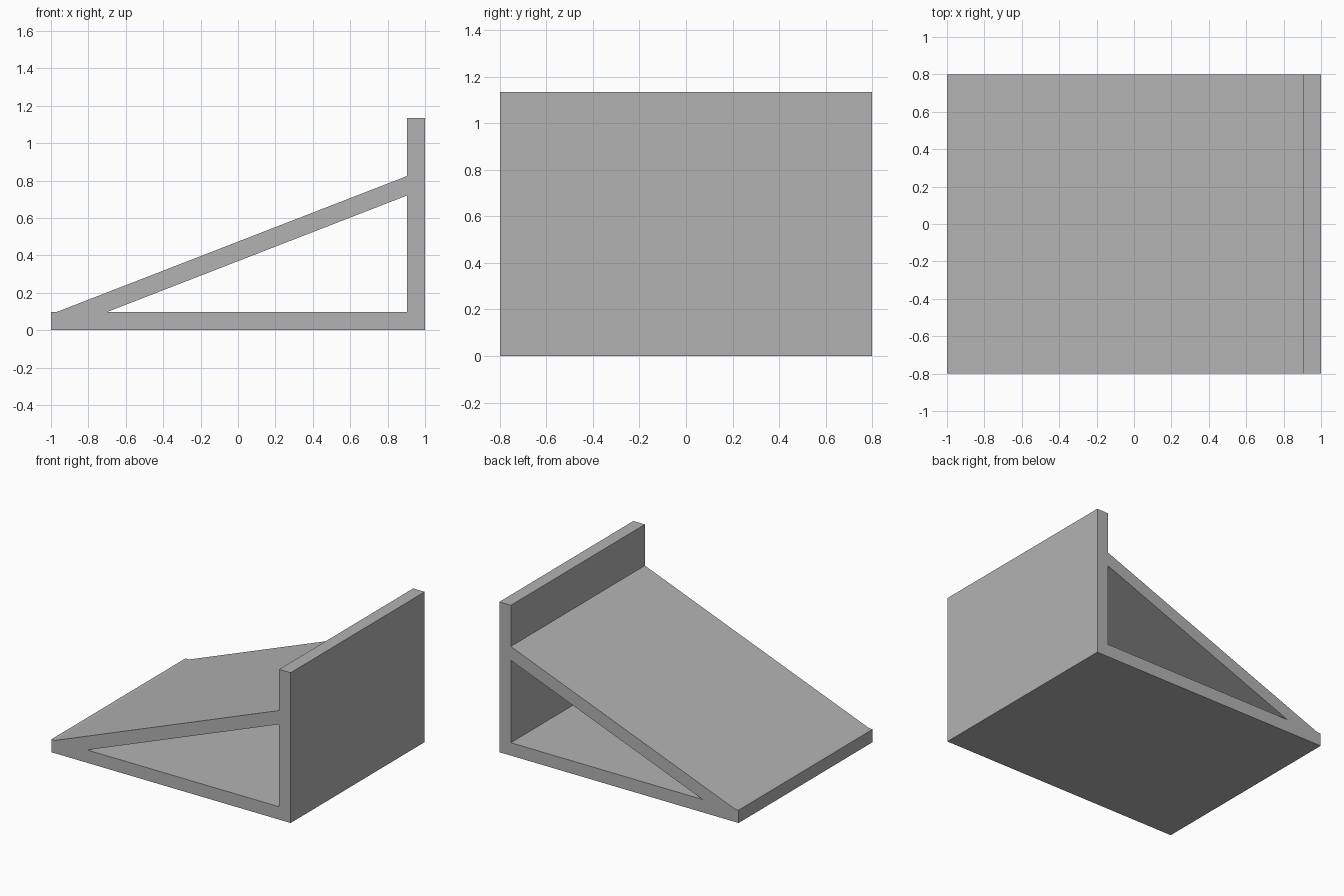
import bpy
import bmesh

cube = bpy.data.objects.get("Cube")
if cube:
    bpy.data.objects.remove(cube, do_unlink=True)

HALF_DEPTH = 0.8
BASE_TOP = 0.097
WALL_X = 0.904
WALL_TOP = 1.135

# Plain grey finish shared by all boards
grey = bpy.data.materials.new("plain_grey")
grey.use_nodes = True
colour = (0.45, 0.45, 0.45, 1)
grey.diffuse_color = colour
grey.node_tree.nodes["Principled BSDF"].inputs["Base Color"].default_value = colour


def board(name, profile):
    """Extrude an x-z outline along the full depth."""
    bm = bmesh.new()
    face = bm.faces.new([bm.verts.new((x, -HALF_DEPTH, z)) for x, z in profile])
    swept = bmesh.ops.extrude_face_region(bm, geom=[face])["geom"]
    verts = [g for g in swept if isinstance(g, bmesh.types.BMVert)]
    bmesh.ops.translate(bm, verts=verts, vec=(0, 2 * HALF_DEPTH, 0))
    bmesh.ops.recalc_face_normals(bm, faces=bm.faces)
    mesh = bpy.data.meshes.new(name)
    bm.to_mesh(mesh)
    bm.free()
    mesh.materials.append(grey)
    obj = bpy.data.objects.new(name, mesh)
    bpy.context.collection.objects.link(obj)
    return obj


# Flat base and upright back wall
board("base", [(-1, 0), (1, 0), (1, BASE_TOP), (-1, BASE_TOP)])
board("wall", [(WALL_X, BASE_TOP), (1, BASE_TOP), (1, WALL_TOP), (WALL_X, WALL_TOP)])

# Sloping board, mitred to sit on the base and against the wall
board("ramp", [(-0.97, BASE_TOP), (-0.70, BASE_TOP), (WALL_X, 0.72), (WALL_X, 0.824)])
